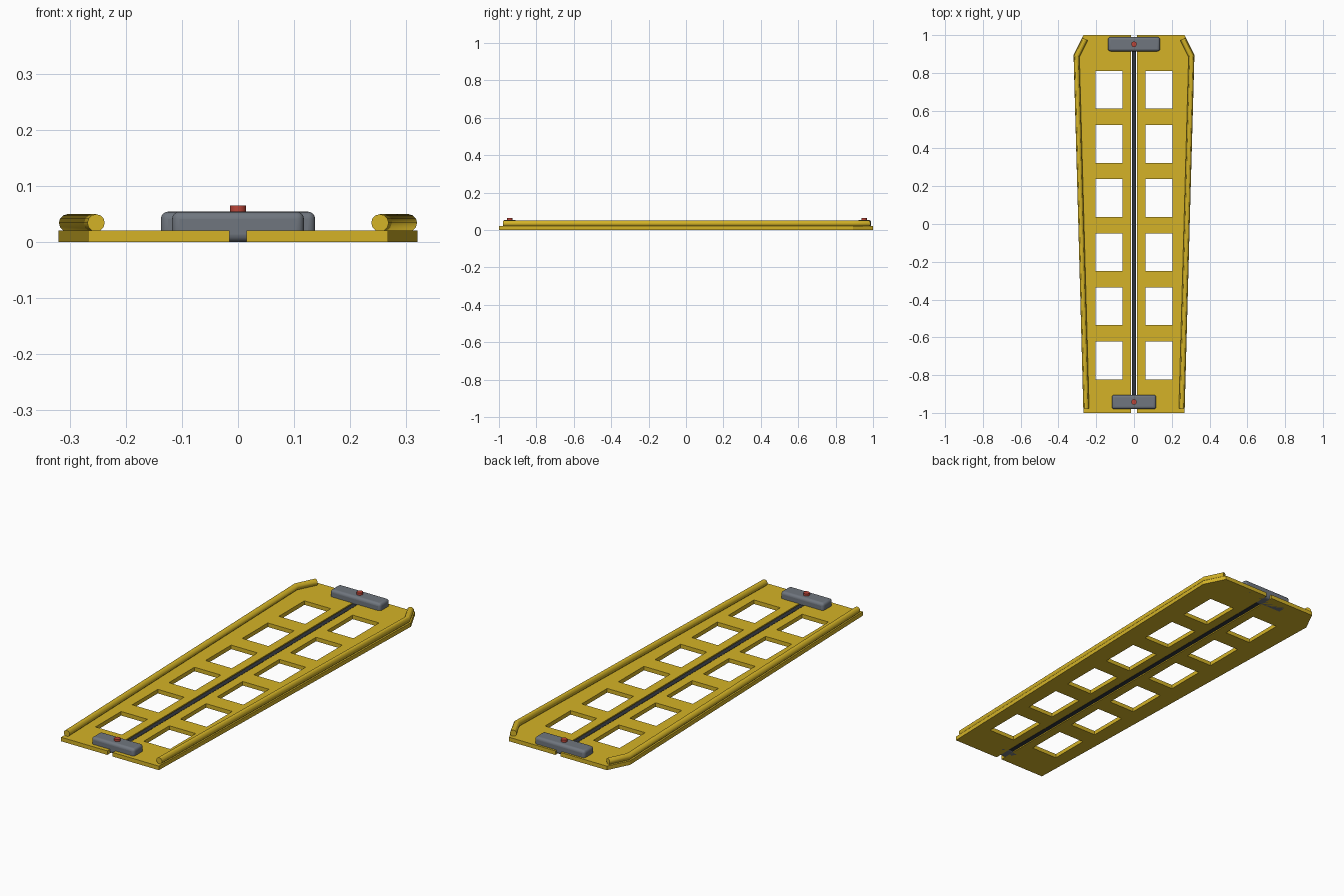
import bpy, bmesh

if "Cube" in bpy.data.objects:
    bpy.data.objects.remove(bpy.data.objects["Cube"])


def material(name, rgb):
    m = bpy.data.materials.new(name)
    m.diffuse_color = (*rgb, 1)
    m.use_nodes = True
    m.node_tree.nodes["Principled BSDF"].inputs["Base Color"].default_value = m.diffuse_color
    return m


YELLOW = material("yellow", (0.66, 0.45, 0.02))
GREY = material("grey", (0.16, 0.18, 0.21))
DARK = material("dark", (0.03, 0.035, 0.045))
RED = material("red", (0.5, 0.06, 0.04))


def add_mesh(name, bm, mat):
    bmesh.ops.recalc_face_normals(bm, faces=bm.faces[:])
    me = bpy.data.meshes.new(name)
    bm.to_mesh(me)
    bm.free()
    ob = bpy.data.objects.new(name, me)
    bpy.context.collection.objects.link(ob)
    me.materials.append(mat)
    return ob


def smooth(ob):
    bpy.ops.object.select_all(action='DESELECT')
    ob.select_set(True)
    bpy.context.view_layer.objects.active = ob
    bpy.ops.object.shade_smooth_by_angle()


def box(name, size, loc, mat, bevel=0):
    bpy.ops.mesh.primitive_cube_add(size=1, location=loc)
    ob = bpy.context.object
    ob.name = name
    ob.scale = size
    bpy.ops.object.transform_apply(location=False, rotation=False, scale=True)
    ob.data.materials.append(mat)
    if bevel:
        mod = ob.modifiers.new("bevel", 'BEVEL')
        mod.width, mod.segments = bevel, 4
        smooth(ob)
    return ob


# Tapered half deck with six openings, mirrored to the other side
def edge_x(y):
    if y <= 0.894:
        return 0.267 + 0.053 * (y + 1) / 1.894
    return 0.32 - 0.053 * (y - 0.894) / 0.106


ys = [-1]
for i in range(6):
    c = -0.722 + i * 0.2865
    ys += [c - 0.1, c + 0.1]
ys += [0.894, 1]
bm = bmesh.new()
rows = [[bm.verts.new((x, y, 0)) for x in (0.015, 0.06, 0.204, edge_x(y))] for y in ys]
for j in range(len(rows) - 1):
    for i in range(3):
        if i == 1 and j % 2 == 1 and j < 12:
            continue
        bm.faces.new((rows[j][i], rows[j][i + 1], rows[j + 1][i + 1], rows[j + 1][i]))
ext = bmesh.ops.extrude_face_region(bm, geom=bm.faces[:], use_keep_orig=True)
for v in ext["geom"]:
    if isinstance(v, bmesh.types.BMVert):
        v.co.z = 0.02
deck = add_mesh("deck_halves", bm, YELLOW)
deck.modifiers.new("mirror", 'MIRROR')

# Round side rails following the deck edge
for side, s in (("right", 1), ("left", -1)):
    cu = bpy.data.curves.new("rail_path", 'CURVE')
    cu.dimensions = '3D'
    cu.bevel_depth = 0.0155
    cu.bevel_resolution = 4
    cu.use_fill_caps = True
    sp = cu.splines.new('POLY')
    pts = [(0.253, -0.977), (0.304, 0.887), (0.259, 0.979)]
    sp.points.add(len(pts) - 1)
    for p, (x, y) in zip(sp.points, pts):
        p.co = (s * x, y, 0.034, 1)
    rail = bpy.data.objects.new("side_rail_" + side, cu)
    bpy.context.collection.objects.link(rail)
    cu.materials.append(YELLOW)
    bpy.ops.object.select_all(action='DESELECT')
    rail.select_set(True)
    bpy.context.view_layer.objects.active = rail
    bpy.ops.object.convert(target='MESH')
    smooth(bpy.context.object)

# Dark seam strip between the halves
box("centre_seam", (0.022, 1.88, 0.016), (0, 0.004, 0.01), DARK)

# Coupling latches with release buttons at both ends
for end, y, w in (("head", 0.952, 0.275), ("foot", -0.942, 0.235)):
    box(end + "_latch", (w, 0.075, 0.054), (0, y, 0.027), GREY, 0.013)
    bpy.ops.mesh.primitive_cylinder_add(vertices=20, radius=0.0145, depth=0.025,
                                        location=(0, y, 0.0525))
    button = bpy.context.object
    button.name = end + "_release_button"
    button.data.materials.append(RED)
    smooth(button)
